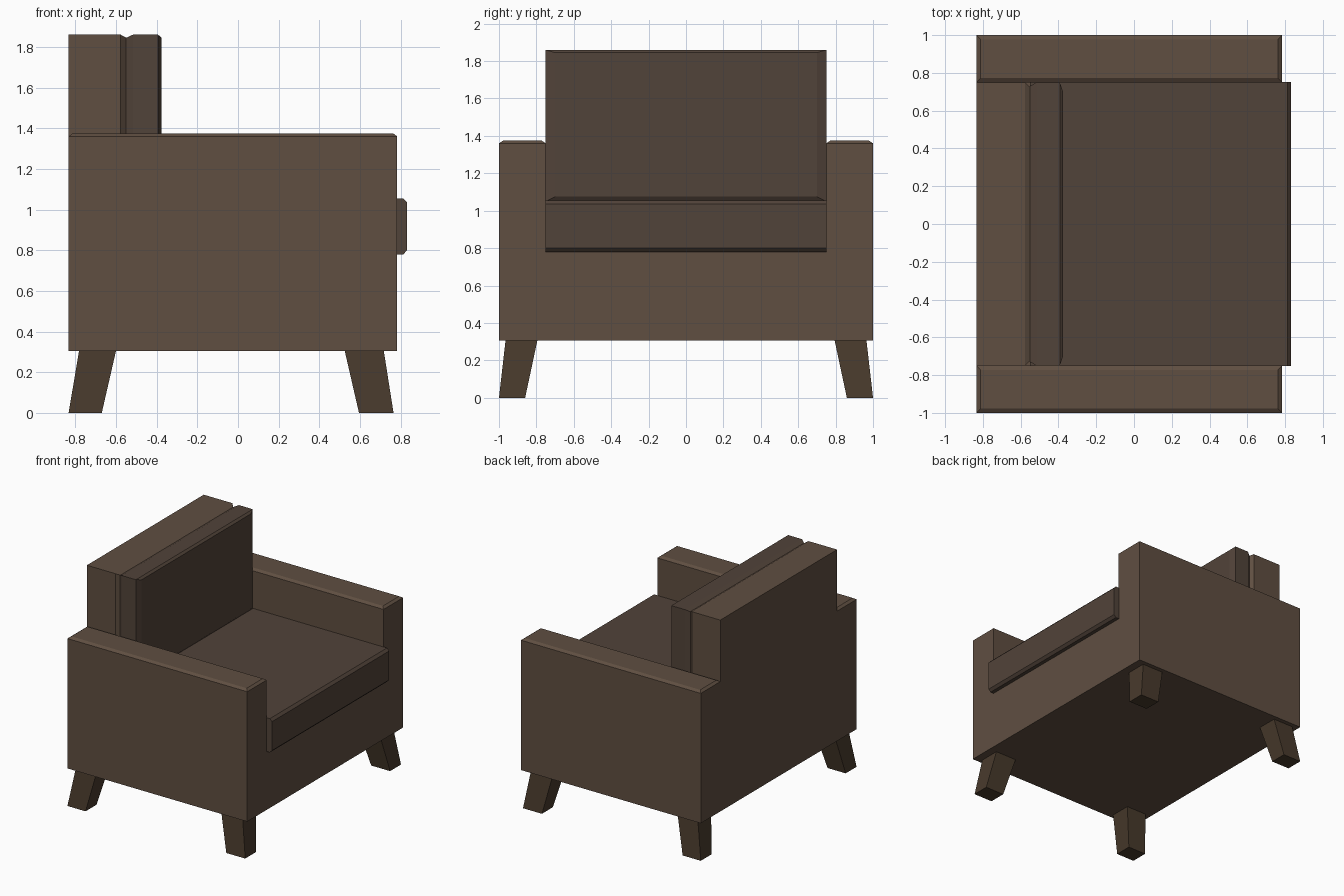
import bpy, bmesh
from mathutils import Vector

if "Cube" in bpy.data.objects:
    bpy.data.objects.remove(bpy.data.objects["Cube"])


def material(name, rgb):
    m = bpy.data.materials.new(name)
    m.diffuse_color = (*rgb, 1)
    m.use_nodes = True
    m.node_tree.nodes["Principled BSDF"].inputs["Base Color"].default_value = m.diffuse_color
    return m


FABRIC = material("fabric", (0.115, 0.077, 0.053))
CUSHION = material("cushion_fabric", (0.083, 0.056, 0.041))
WOOD = material("dark_wood", (0.065, 0.042, 0.025))


def loft(name, rings, mat):
    """Skin a list of equal-length point loops and cap both ends."""
    bm = bmesh.new()
    loops = [[bm.verts.new(Vector(p)) for p in ring] for ring in rings]
    n = len(loops[0])
    for a, b in zip(loops, loops[1:]):
        for i in range(n):
            j = (i + 1) % n
            bm.faces.new((a[i], a[j], b[j], b[i]))
    bm.faces.new(loops[0][::-1])
    bm.faces.new(loops[-1])
    bmesh.ops.remove_doubles(bm, verts=bm.verts[:], dist=0.0005)
    bmesh.ops.dissolve_limit(bm, angle_limit=0.005, verts=bm.verts[:], edges=bm.edges[:])
    bmesh.ops.recalc_face_normals(bm, faces=bm.faces[:])
    me = bpy.data.meshes.new(name)
    bm.to_mesh(me)
    bm.free()
    me.materials.append(mat)
    ob = bpy.data.objects.new(name, me)
    bpy.context.collection.objects.link(ob)
    return ob


def rect_x(x, y, z0, z1):
    return [(x, -y, z0), (x, y, z0), (x, y, z1), (x, -y, z1)]


def rect_z(z, x0, x1, y0, y1):
    return [(x0, y0, z), (x1, y0, z), (x1, y1, z), (x0, y1, z)]


# Base and both arms: one U profile run front to back, arm tops chamfered all round
def u_ring(x, inset):
    top = 1.375 if inset else 1.36
    half = [(1, 0.305), (1, 1.36), (1 - inset, top), (0.75 + inset, top),
            (0.75, 1.36), (0.75, 0.78)]
    return [(x, y, z) for y, z in half] + [(x, -y, z) for y, z in half[::-1]]


loft("base_and_arms", [u_ring(-0.833, 0), u_ring(-0.813, 0.022),
                       u_ring(0.763, 0.022), u_ring(0.783, 0)], FABRIC)

# Backrest with chamfered front rim
loft("backrest", [rect_x(-0.833, 0.75, 0.78, 1.86),
                  rect_x(-0.577, 0.75, 0.78, 1.86),
                  rect_x(-0.55, 0.725, 0.80, 1.845)], FABRIC)

# Back cushion chamfered on both faces
loft("back_cushion", [rect_x(-0.55, 0.73, 1.07, 1.845),
                      rect_x(-0.517, 0.75, 1.05, 1.86),
                      rect_x(-0.393, 0.75, 1.05, 1.86),
                      rect_x(-0.376, 0.70, 1.075, 1.845)], CUSHION)

# Seat cushion overhanging the front
loft("seat_cushion", [rect_x(-0.55, 0.752, 0.78, 1.055),
                      rect_x(0.813, 0.752, 0.78, 1.055),
                      rect_x(0.832, 0.752, 0.80, 1.035)], CUSHION)

# Splayed tapered legs: (foot x range, top x range)
for end, foot, top in (("front", (0.595, 0.765), (0.525, 0.717)),
                       ("back", (-0.833, -0.67), (-0.782, -0.60))):
    for side, s in (("left", 1), ("right", -1)):
        loft(f"{end}_{side}_leg", [rect_z(0, *foot, s * 0.86, s * 1.0),
                                   rect_z(0.305, *top, s * 0.795, s * 0.965)], WOOD)
